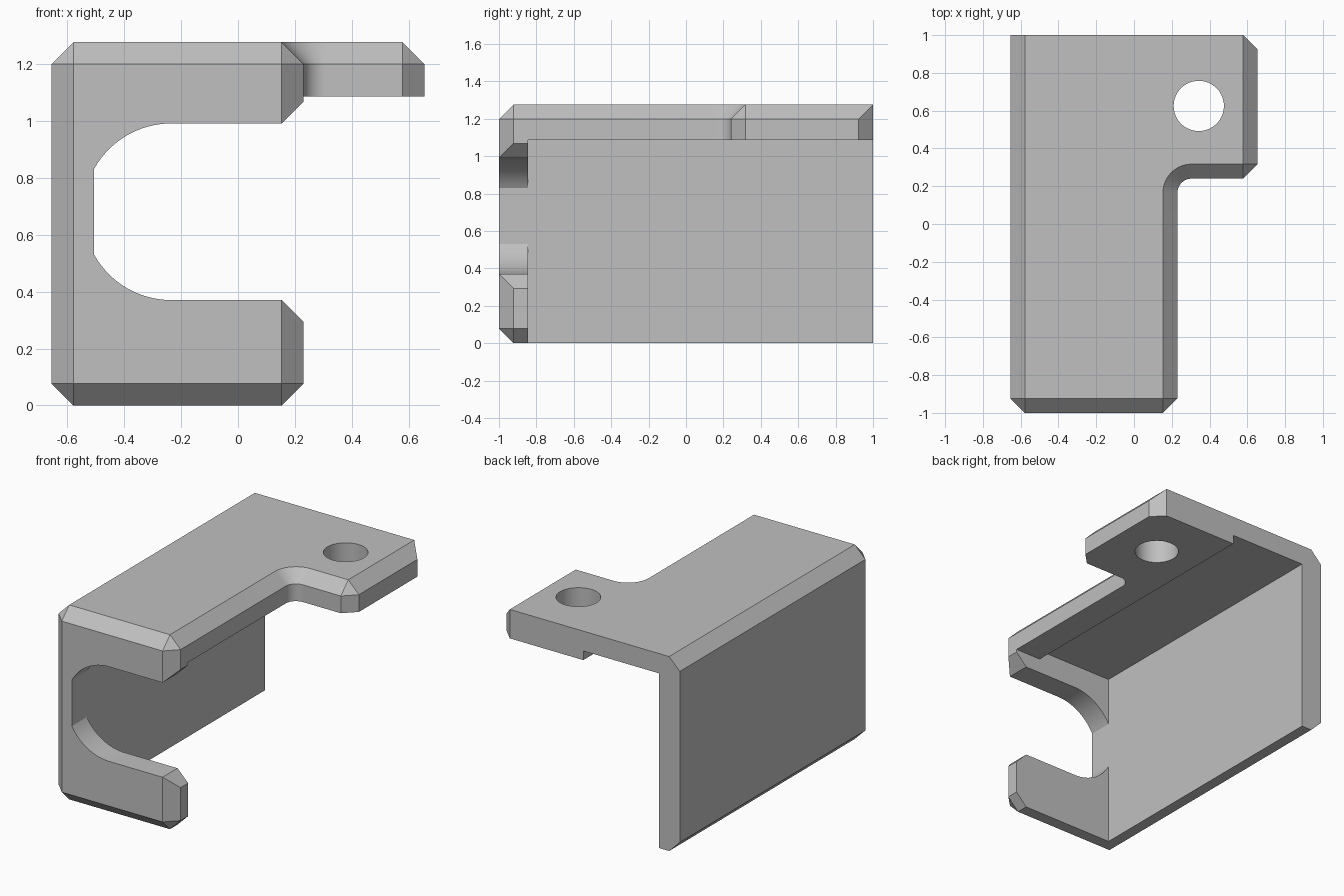
import bpy
import bmesh
from math import cos, sin, pi, asin

cube = bpy.data.objects.get("Cube")
if cube:
    bpy.data.objects.remove(cube, do_unlink=True)

# Main dimensions
C = 0.077                      # chamfer width
L, ARM, TAB = -0.655, 0.23, 0.655
TAB_FRONT, TOP = 0.24, 1.275
INNER, PLATE_BACK = -0.505, -0.845
MID, SLOT_R, SLOT_X = 0.68, 0.31, -0.234

grey = bpy.data.materials.new("light grey")
grey.use_nodes = True
color = (0.527, 0.527, 0.527, 1)
grey.diffuse_color = color
grey.node_tree.nodes["Principled BSDF"].inputs["Base Color"].default_value = color


def loft(name, rings):
    """Solid through rings that have equal point counts, with capped ends."""
    bm = bmesh.new()
    loops = [[bm.verts.new(p) for p in ring] for ring in rings]
    n = len(loops[0])
    for a, b in zip(loops, loops[1:]):
        for i in range(n):
            j = (i + 1) % n
            bm.faces.new((a[i], a[j], b[j], b[i]))
    bm.faces.new(loops[0][::-1])
    bm.faces.new(loops[-1])
    bmesh.ops.remove_doubles(bm, verts=bm.verts, dist=1e-5)
    bmesh.ops.dissolve_degenerate(bm, edges=bm.edges, dist=1e-5)
    bmesh.ops.recalc_face_normals(bm, faces=bm.faces)
    mesh = bpy.data.meshes.new(name)
    bm.to_mesh(mesh)
    bm.free()
    obj = bpy.data.objects.new(name, mesh)
    bpy.context.collection.objects.link(obj)
    mesh.materials.append(grey)
    return obj


def plan(inset, z):
    """Plan outline; inset=False is the full outline, True the chamfered one."""
    c = C if inset else 0
    k = 0 if inset else C        # corner cut on the full outline
    l, r, t, f, tf = L + c, ARM - c, TAB - c, -1 + c, TAB_FRONT + c
    pts = [(l, f + k), (l + k, f), (r - k, f), (r, f + k)]
    radius = 0.075 + c           # inside fillet between arm and tab
    cx, cy = ARM + 0.075, TAB_FRONT - 0.075
    for i in range(17):
        a = pi - i / 16 * pi / 2
        pts.append((cx + radius * cos(a), cy + radius * sin(a)))
    pts += [(t - k, tf), (t, tf + k), (t, 1 - k), (t - k, 1), (l, 1)]
    return [(x, y, z) for x, y in pts]


def prism_y(name, profile, y0, y1):
    return loft(name, [[(x, y, z) for x, z in profile] for y in (y0, y1)])


# Chamfered outer block
bracket = loft("bracket", [plan(True, 0), plan(False, C),
                           plan(False, TOP - C), plan(True, TOP)])

# Open inside with a stepped ceiling
step_x, low, high = 0.045, 1.085, 1.145
cavity = prism_y("cavity_cutter", [(INNER, -0.2), (1, -0.2), (1, low),
                                   (step_x, low), (step_x, high), (INNER, high)],
                 PLATE_BACK, 1.2)

# Rounded slot in the front plate, flaring at its mouth
start = asin((SLOT_X - INNER) / SLOT_R)
upper = []
for i in range(17):
    a = start * (1 - i / 16)
    upper.append((SLOT_X - SLOT_R * sin(a), SLOT_R * cos(a)))
upper[0] = (INNER, upper[0][1])
upper += [(ARM - C, SLOT_R), (ARM + C, SLOT_R + 2 * C)]
slot_profile = [(x, MID + h) for x, h in upper] + [(x, MID - h) for x, h in reversed(upper)]
slot = prism_y("slot_cutter", slot_profile, -1.2, -0.7)

# Round screw hole in the tab
circle = [(0.343 + 0.133 * cos(i * pi / 32), 0.625 + 0.133 * sin(i * pi / 32))
          for i in range(64)]
hole = loft("hole_cutter", [[(x, y, z) for x, y in circle] for z in (0.9, 1.5)])

# Cut the block
bpy.ops.object.select_all(action="DESELECT")
bracket.select_set(True)
bpy.context.view_layer.objects.active = bracket
for cutter in (cavity, slot, hole):
    cutter.hide_render = True
    mod = bracket.modifiers.new(cutter.name, "BOOLEAN")
    mod.operation = "DIFFERENCE"
    mod.solver = "EXACT"
    mod.object = cutter
    bpy.ops.object.modifier_apply(modifier=mod.name)
    bpy.data.objects.remove(cutter, do_unlink=True)

bpy.ops.object.shade_smooth_by_angle(angle=0.4)
